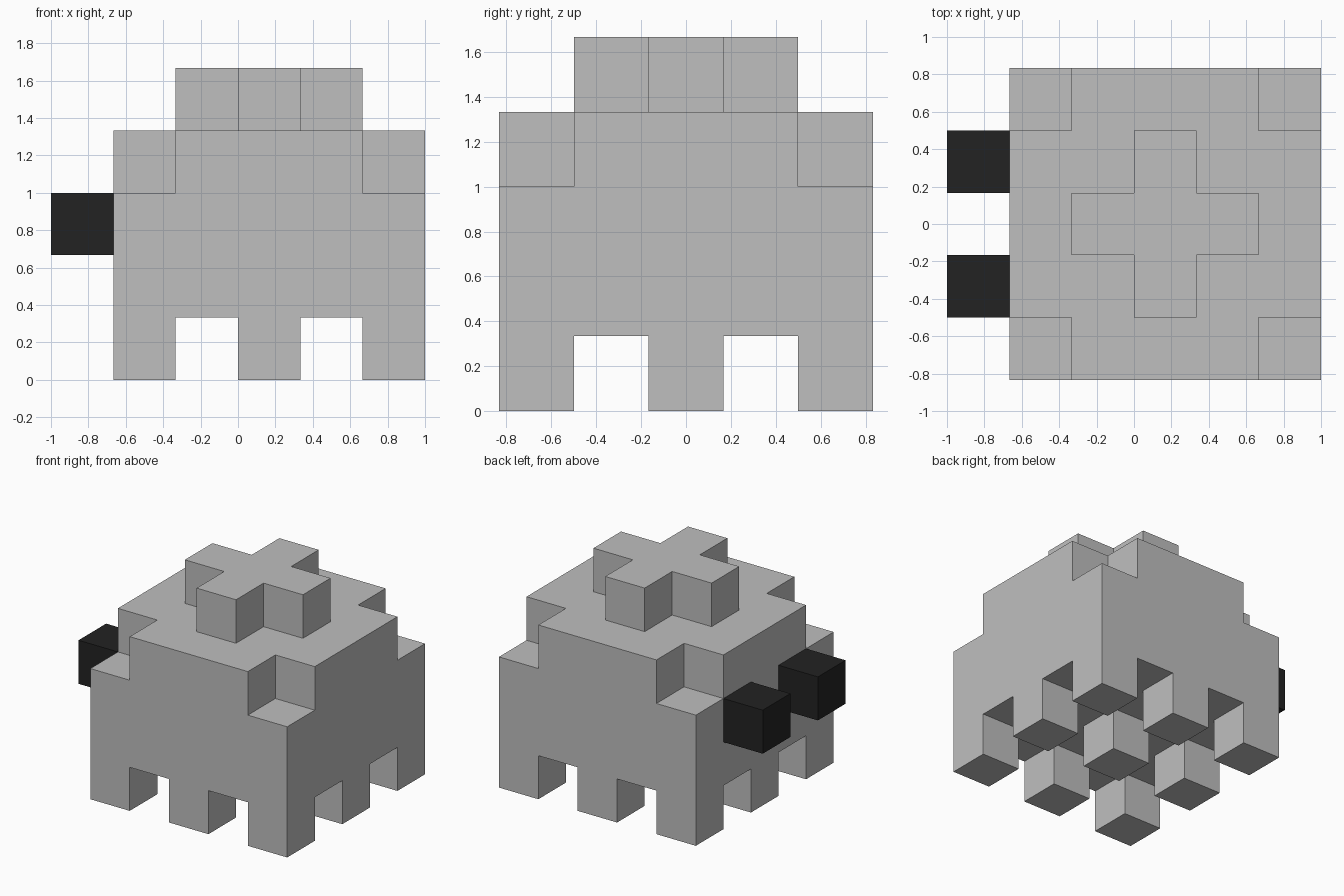
import bpy
import bmesh
from mathutils import Vector

U = 1 / 3                                   # edge length of one cube
ORIGIN = Vector((-2 * U, -2.5 * U, 0))      # low corner of the body grid

if "Cube" in bpy.data.objects:
    bpy.data.objects.remove(bpy.data.objects["Cube"], do_unlink=True)


def make_material(name, value):
    mat = bpy.data.materials.new(name)
    mat.use_nodes = True
    colour = (value, value, value, 1)
    mat.diffuse_color = colour
    mat.node_tree.nodes["Principled BSDF"].inputs["Base Color"].default_value = colour
    return mat


def cube_shell(name, cells, mat):
    """Closed skin around a set of grid cells, without inner faces."""
    bm = bmesh.new()
    for cell in cells:
        centre = Vector(cell) + Vector((0.5, 0.5, 0.5))
        for axis in range(3):
            for sign in (-1, 1):
                step = [0, 0, 0]
                step[axis] = sign
                if tuple(c + s for c, s in zip(cell, step)) in cells:
                    continue
                n = Vector(step)
                a = Vector([float(i == (axis + 1) % 3) for i in range(3)])
                b = n.cross(a)
                corners = [a + b, b - a, -a - b, a - b]
                bm.faces.new([bm.verts.new(ORIGIN + U * (centre + (n + c) / 2))
                              for c in corners])
    bmesh.ops.remove_doubles(bm, verts=bm.verts, dist=0.001)
    bmesh.ops.recalc_face_normals(bm, faces=bm.faces)
    mesh = bpy.data.meshes.new(name)
    bm.to_mesh(mesh)
    bm.free()
    mesh.materials.append(mat)
    obj = bpy.data.objects.new(name, mesh)
    bpy.context.collection.objects.link(obj)
    return obj


grey = make_material("light_grey", 0.521)
black = make_material("soft_black", 0.016)

R = range(5)
# Nine stubby legs in a three by three pattern
legs = {(x, y, 0) for x in R[::2] for y in R[::2]}
# Main block
block = {(x, y, z) for x in R for y in R for z in (1, 2)}
# Shoulder layer with its four corners notched out
shoulders = {(x, y, 3) for x in R for y in R if not (x in (0, 4) and y in (0, 4))}
# Plus-shaped crown
crown = {(x, y, 4) for x in R for y in R if abs(x - 2) + abs(y - 2) <= 1}
cube_shell("body_with_legs_and_crown", legs | block | shoulders | crown, grey)

# Eyes on the -x face
for name, y in (("eye_front", 1), ("eye_back", 3)):
    cube_shell(name, {(-1, y, 2)}, black)
